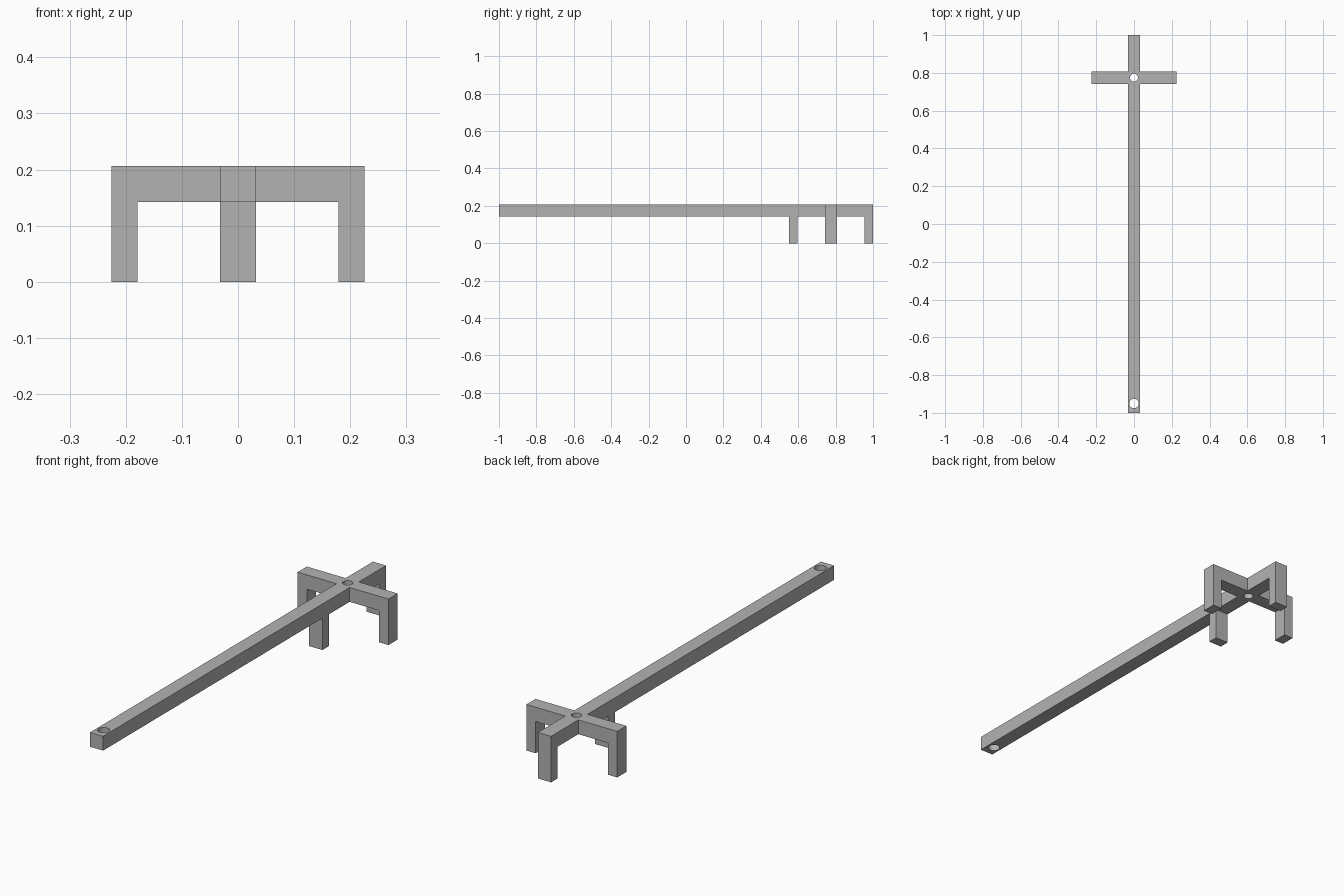
import bpy
import bmesh
from mathutils import Matrix, Vector

cube = bpy.data.objects.get("Cube")
if cube:
    bpy.data.objects.remove(cube, do_unlink=True)

HALF = 0.0325            # half width of every bar
TOP, UNDER = 0.206, 0.142
REACH = 0.225            # hub centre to outer face of each leg
LEG = 0.046              # leg thickness
HUB_Y = 1 - REACH

grey = bpy.data.materials.new("plain grey")
grey.use_nodes = True
colour = (0.45, 0.45, 0.45, 1)
grey.diffuse_color = colour
grey.node_tree.nodes["Principled BSDF"].inputs["Base Color"].default_value = colour


def make_object(name, bm):
    bmesh.ops.recalc_face_normals(bm, faces=bm.faces)
    mesh = bpy.data.meshes.new(name)
    bm.to_mesh(mesh)
    bm.free()
    mesh.materials.append(grey)
    obj = bpy.data.objects.new(name, mesh)
    bpy.context.collection.objects.link(obj)
    return obj


def extruded(name, profile, along_y):
    """Extrude a (length, height) outline symmetrically to the bar width."""
    bm = bmesh.new()
    if along_y:
        points = [(-HALF, HUB_Y + u, z) for u, z in profile]
        depth = Vector((2 * HALF, 0, 0))
    else:
        points = [(u, HUB_Y - HALF, z) for u, z in profile]
        depth = Vector((0, 2 * HALF, 0))
    face = bm.faces.new([bm.verts.new(p) for p in points])
    extrusion = bmesh.ops.extrude_face_region(bm, geom=[face])
    verts = [v for v in extrusion["geom"] if isinstance(v, bmesh.types.BMVert)]
    bmesh.ops.translate(bm, verts=verts, vec=depth)
    return make_object(name, bm)


def drill(name, y, radius):
    bm = bmesh.new()
    bmesh.ops.create_cone(bm, cap_ends=True, segments=32, radius1=radius,
                          radius2=radius, depth=0.5,
                          matrix=Matrix.Translation((0, y, TOP)))
    return make_object(name, bm)


def combine(target, tool, operation):
    """Apply a boolean and discard the tool object."""
    mod = target.modifiers.new(operation.lower(), "BOOLEAN")
    mod.operation, mod.object, mod.solver = operation, tool, "EXACT"
    tool.hide_render = True
    depsgraph = bpy.context.evaluated_depsgraph_get()
    result = bpy.data.meshes.new_from_object(target.evaluated_get(depsgraph))
    target.modifiers.clear()
    target.data = result
    bpy.data.objects.remove(tool, do_unlink=True)


# Cross arm with a leg at each end
inner = REACH - LEG
legs = [(inner, 0), (inner, UNDER), (-inner, UNDER), (-inner, 0), (-REACH, 0)]
cross_arm = extruded("cross_arm", [(REACH, TOP), (REACH, 0)] + legs
                     + [(-REACH, TOP)], False)

# Long beam, with legs either side of the hub
tip = -1 - HUB_Y
frame = extruded("long_beam_and_legged_stand", [(REACH, TOP), (REACH, 0)] + legs
                 + [(-REACH, UNDER), (tip, UNDER), (tip, TOP)], True)
combine(frame, cross_arm, "UNION")

# Round holes through the hub and the free end
combine(frame, drill("hub_hole_cutter", HUB_Y, 0.021), "DIFFERENCE")
combine(frame, drill("end_hole_cutter", -0.95, 0.025), "DIFFERENCE")

# Smooth hole walls, sharp bar edges
bpy.ops.object.select_all(action="DESELECT")
frame.select_set(True)
bpy.context.view_layer.objects.active = frame
bpy.ops.object.shade_smooth_by_angle()
